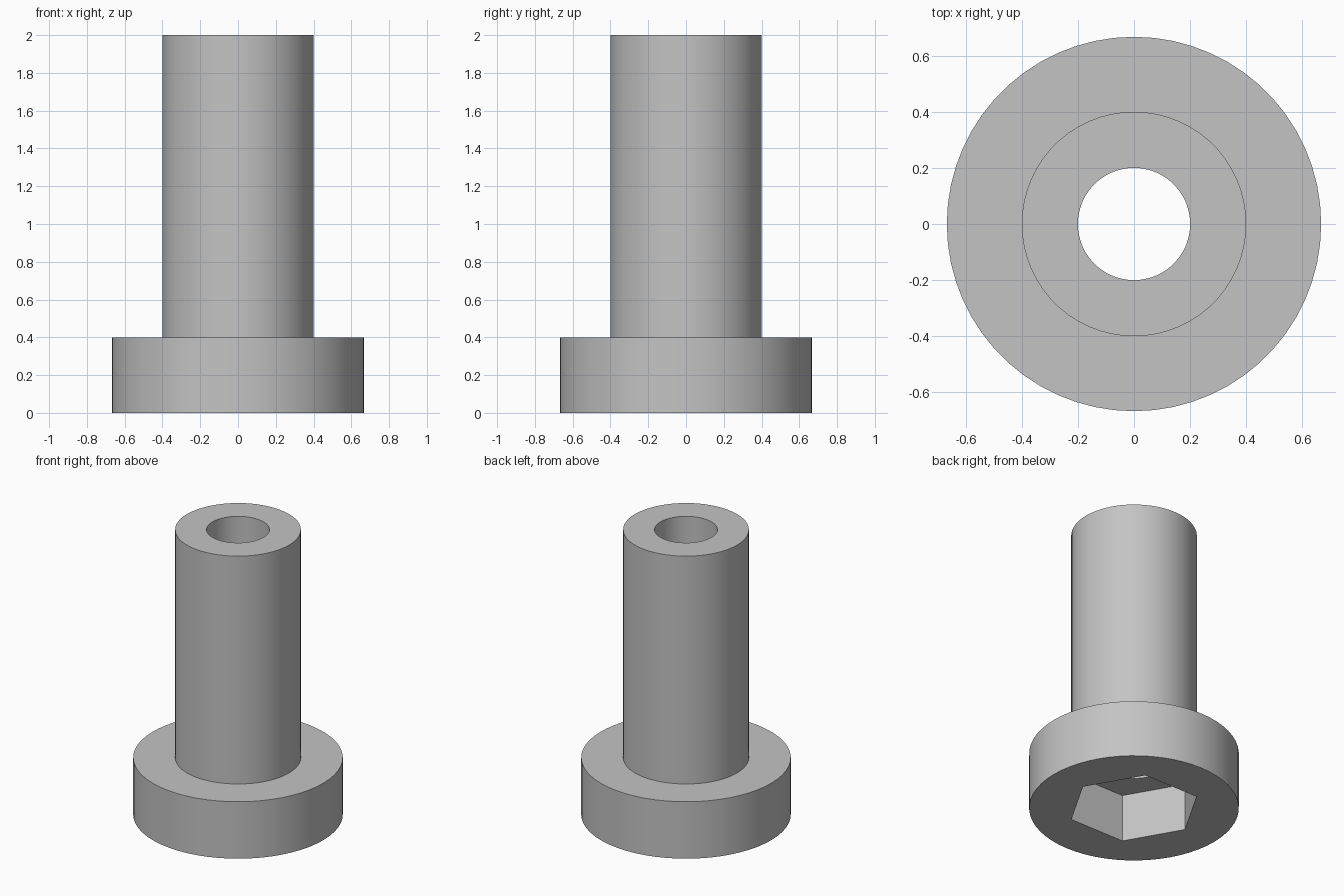
import bpy
import bmesh
from math import cos, sin, pi, radians

cube = bpy.data.objects.get("Cube")
if cube:
    bpy.data.objects.remove(cube, do_unlink=True)

SEGMENTS = 60                 # multiple of six, so the hex corners land on vertices
HEAD_R, HEAD_H = 0.667, 0.4
SHANK_R, TOP = 0.4, 2.0
BORE_R = 0.2
HEX_APOTHEM, HEX_DEPTH = 0.367, 0.333

# Plain grey metal
steel = bpy.data.materials.new("grey_steel")
steel.use_nodes = True
grey = (0.55, 0.55, 0.55, 1)
steel.diffuse_color = grey
steel.node_tree.nodes["Principled BSDF"].inputs["Base Color"].default_value = grey


def circle(radius):
    return lambda a: radius


def hexagon(apothem):
    return lambda a: apothem / cos(a % (pi / 3) - pi / 6)


def add_ring(bm, shape, z):
    angles = [2 * pi * i / SEGMENTS for i in range(SEGMENTS)]
    return [bm.verts.new((shape(a) * cos(a), shape(a) * sin(a), z)) for a in angles]


# Closed section: up the outside, down the bore, out through the hex socket
section = [
    (circle(HEAD_R), 0),
    (circle(HEAD_R), HEAD_H),
    (circle(SHANK_R), HEAD_H),
    (circle(SHANK_R), TOP),
    (circle(BORE_R), TOP),
    (circle(BORE_R), HEX_DEPTH),
    (hexagon(HEX_APOTHEM), HEX_DEPTH),
    (hexagon(HEX_APOTHEM), 0),
]

bm = bmesh.new()
rings = [add_ring(bm, shape, z) for shape, z in section]
for k, ring in enumerate(rings):
    following = rings[(k + 1) % len(rings)]
    for i in range(SEGMENTS):
        j = (i + 1) % SEGMENTS
        bm.faces.new((ring[i], ring[j], following[j], following[i]))
bmesh.ops.recalc_face_normals(bm, faces=bm.faces)

mesh = bpy.data.meshes.new("hollow_socket_bolt")
bm.to_mesh(mesh)
bm.free()
mesh.materials.append(steel)
bolt = bpy.data.objects.new("hollow_socket_bolt", mesh)
bpy.context.collection.objects.link(bolt)

# Round walls smooth, rims and hex corners sharp
bpy.ops.object.select_all(action="DESELECT")
bolt.select_set(True)
bpy.context.view_layer.objects.active = bolt
bpy.ops.object.shade_smooth_by_angle(angle=radians(30))
